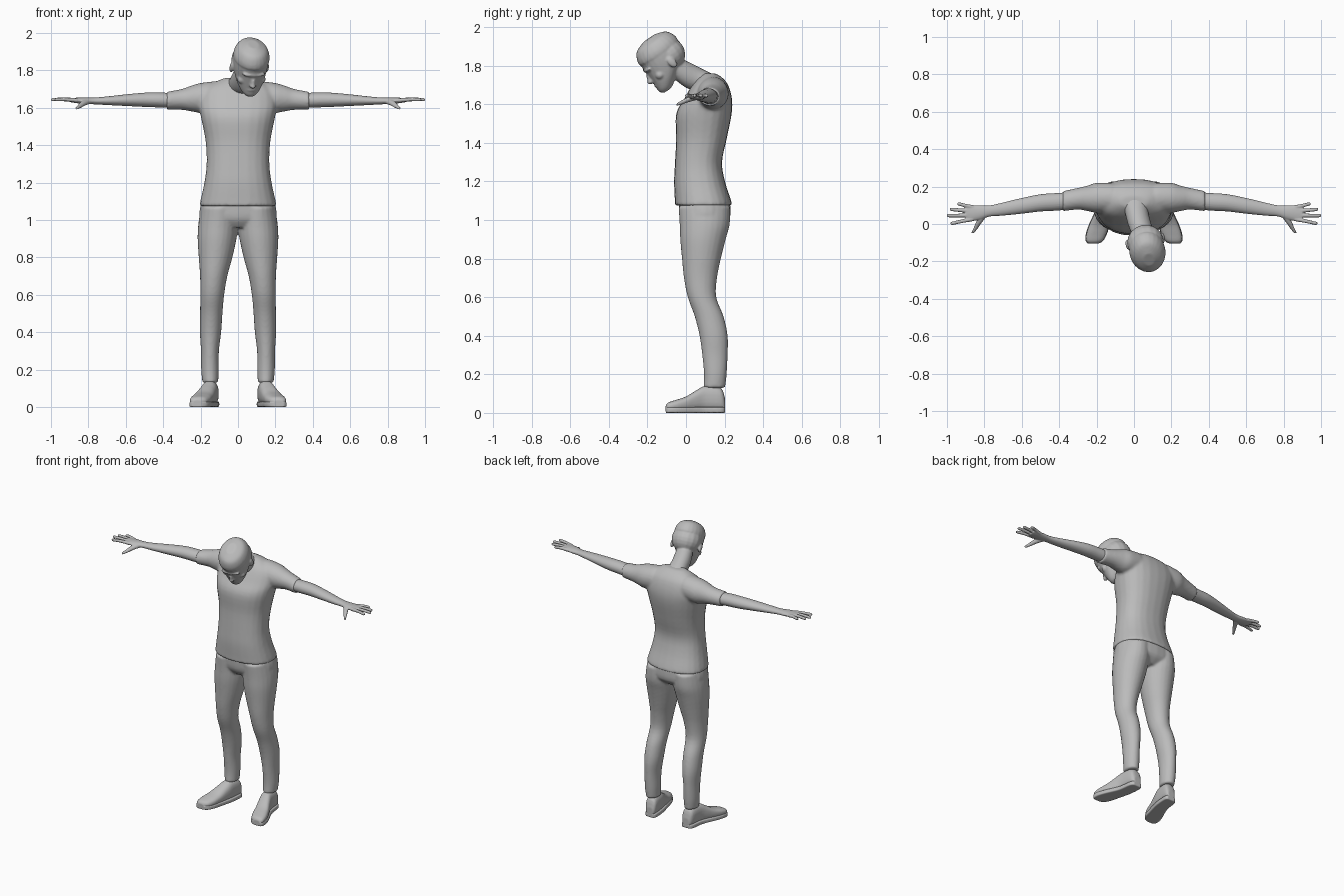
import bpy, bmesh, math
from mathutils import Matrix, Vector

default_cube = bpy.data.objects.get("Cube")
if default_cube:
    bpy.data.objects.remove(default_cube, do_unlink=True)

CM = 0.01    # all part sizes below are in hundredths of a unit
SIDES = 24
STEPS = 4

clay = bpy.data.materials.new("clay_grey")
clay.use_nodes = True
clay.diffuse_color = (0.5, 0.5, 0.5, 1)
clay.node_tree.nodes["Principled BSDF"].inputs["Base Color"].default_value = clay.diffuse_color


def spline(rings):
    """Smoothly interpolate between cross-sections."""
    result = []
    last = len(rings) - 1
    for i in range(last):
        before, start = rings[max(i - 1, 0)], rings[i]
        end, after = rings[i + 1], rings[min(i + 2, last)]
        for step in range(STEPS):
            t = step / STEPS
            result.append([
                s + t / 2 * (e - p + t * (2 * p - 5 * s + 4 * e - n + t * (3 * (s - e) + n - p)))
                for p, s, e, n in zip(before, start, end, after)])
    result.append(rings[last])
    return result


def loft(bm, axis, rings, side=1, power=1.0):
    """Closed skin over rings (x, y, z, half width, half height) facing one axis."""
    u, v = {"x": (1, 2), "y": (0, 2), "z": (0, 1)}[axis]
    loops = []
    for ring in spline(rings):
        loop = []
        for k in range(SIDES):
            angle = math.tau * k / SIDES
            c, s = math.cos(angle), math.sin(angle)
            point = Vector(ring[:3])
            point[u] += max(ring[3], 0.1) * math.copysign(abs(c) ** power, c)
            point[v] += max(ring[4], 0.1) * math.copysign(abs(s) ** power, s)
            point.x *= side
            loop.append(bm.verts.new(point * CM))
        loops.append(loop)
    for low, high in zip(loops, loops[1:]):
        for k in range(SIDES):
            n = (k + 1) % SIDES
            bm.faces.new((low[k], low[n], high[n], high[k]))
    bm.faces.new(loops[0])
    bm.faces.new(loops[-1])


def blob(bm, centre, radii, turn=0):
    """Ellipsoid, optionally tipped about the x axis."""
    matrix = (Matrix.Translation(Vector(centre) * CM) @ Matrix.Rotation(math.radians(turn), 4, "X")
              @ Matrix.Diagonal((*[r * CM for r in radii], 1)))
    bmesh.ops.create_uvsphere(bm, u_segments=16, v_segments=12, radius=1, matrix=matrix)


def finish(name, bm, voxel, smoothing):
    """Fuse the overlapping skins into one smooth surface."""
    bmesh.ops.recalc_face_normals(bm, faces=bm.faces)
    mesh = bpy.data.meshes.new(name)
    bm.to_mesh(mesh)
    bm.free()
    mesh.materials.append(clay)
    mesh.polygons.foreach_set("use_smooth", [True] * len(mesh.polygons))
    obj = bpy.data.objects.new(name, mesh)
    bpy.context.collection.objects.link(obj)
    remesh = obj.modifiers.new("fuse", "REMESH")
    remesh.mode = "VOXEL"
    remesh.voxel_size = voxel * CM
    remesh.use_smooth_shade = True
    smooth = obj.modifiers.new("soften", "SMOOTH")
    smooth.factor = 0.5
    smooth.iterations = smoothing
    return obj


# Head, built upright around its centre: skull, hair, ears and features
head = bmesh.new()
loft(head, "z", [(0, -7.5, -14, 2.5, 2.5), (0, -6.5, -12, 4.6, 5), (0, -4, -8, 7, 7.5),
                 (0, -1, -3, 8.6, 10.6), (0, 0, 2, 9.4, 11.6), (0, 0, 7, 9.2, 11.4),
                 (0, 0, 11, 7, 9), (0, 0, 13, 3, 4)])
loft(head, "z", [(0, 0, 5, 9.7, 12.2), (0, 0, 8, 9.3, 11.6), (0, 0, 11.5, 7.2, 9.2),
                 (0, 0, 13.5, 3, 4)])
blob(head, (0, 3, 1), (9.8, 9.4, 9))
blob(head, (0, -10.3, 1), (6.5, 1.8, 1.2))
blob(head, (0, -11.6, -3.5), (1.2, 1.5, 3.4), -20)
blob(head, (0, -12.4, -5.2), (1.7, 1.6, 1.2))
blob(head, (0, -10.6, -8.6), (2.8, 1.2, 1.1))
blob(head, (0, -9.2, -12.5), (2.2, 1.6, 1.6))
for side in (1, -1):
    blob(head, (side * 9.6, 1.2, -2.5), (1.1, 2, 3.3), 10)
    blob(head, (side * 5, -7, -4.5), (2.8, 2.6, 2.4))
# Bow the head forward and turn it a little to the left
pose = (Matrix.Translation(Vector((6.5, -11.5, 183)) * CM)
        @ Matrix.Rotation(math.radians(12), 4, "Z") @ Matrix.Rotation(math.radians(35), 4, "X"))
bmesh.ops.transform(head, matrix=pose, verts=head.verts)
# Neck
loft(head, "y", [(5, -6, 179, 6, 6), (3, 0, 175.5, 6.3, 7), (1, 8, 172, 6.5, 6.5),
                 (0, 15, 168, 9, 7)])
finish("head_and_neck", head, 0.6, 3)

# Shirt: torso and short sleeves
shirt = bmesh.new()
loft(shirt, "z", [(0, 9, 107.5, 20.5, 14.8), (0, 8.8, 110, 20.2, 14.6), (0, 7, 120, 18, 13.2),
                  (0, 6.5, 130, 16.8, 12.2), (0, 8, 142, 17.3, 13.1), (0, 9.3, 155, 19.8, 14.4),
                  (0, 11.5, 163, 21, 12.3), (0, 12.5, 170, 19, 9.3), (0, 12.5, 174, 12, 6),
                  (0, 12, 176, 7, 3)], power=0.85)
for side in (1, -1):
    loft(shirt, "x", [(12, 14, 166, 8, 8.3), (20, 14, 165.3, 8, 8), (25, 13.7, 165, 6.8, 6.9),
                      (30, 13.5, 164.5, 5.8, 5.6), (38, 12.2, 163.8, 5.4, 4.8)], side)
finish("shirt", shirt, 0.9, 4)

# Trousers: hips and legs
trousers = bmesh.new()
loft(trousers, "z", [(0, 9, 96, 11, 9), (0, 9.8, 101, 20.3, 13), (0, 9.5, 110, 19.5, 13.3)],
     power=0.9)
for side in (1, -1):
    loft(trousers, "z", [(14.8, 14.7, 13, 4.2, 5.6), (15, 15.2, 20, 4.7, 5.9),
                         (15, 15, 30, 4.8, 6.6), (14.7, 14.3, 40, 5.7, 7.3),
                         (14.3, 12, 50, 6, 7.5), (13.8, 8.3, 60, 6.4, 7.4),
                         (13, 7.5, 70, 7.3, 8.6), (12, 8, 80, 9, 10.1),
                         (11.2, 8.8, 90, 10.4, 11.8), (10.6, 9.7, 98, 10.6, 13),
                         (10, 9.5, 107, 9.8, 13.4)], side)
finish("trousers", trousers, 0.8, 4)

# Shoes: rounded upper and flat sole share one toed-out outline (y, x, half width, top)
outline = [(20.3, 14, 2.5, 7), (18, 14.3, 4, 13), (10, 15.2, 4.3, 14), (5, 16.7, 4.7, 11.5),
           (0, 18.5, 5.2, 8.5), (-5, 20, 5.4, 6.8), (-9, 21.2, 4.4, 5.5), (-10.5, 21.8, 2.4, 4)]
for label, side in (("left", 1), ("right", -1)):
    upper = bmesh.new()
    loft(upper, "y", [(x, y, (top + 1) / 2, w, (top - 1) / 2) for y, x, w, top in outline],
         side, power=0.8)
    finish(label + "_shoe", upper, 0.5, 3)
    sole = bmesh.new()
    loft(sole, "y", [(x, y, 1.5, w + 0.3, 1.5) for y, x, w, top in outline], side, power=0.3)
    finish(label + "_sole", sole, 0.4, 1)

# Bare arms and hands with spread fingers
fingers = [(9, 94.5, 10.7), (6.8, 98.5, 7.8), (4.6, 100, 4.5), (2.6, 98, 0.4)]
for label, side in (("left", 1), ("right", -1)):
    arm = bmesh.new()
    loft(arm, "x", [(33, 12.5, 163.8, 4.6, 4), (42, 11.8, 164.2, 4.7, 4), (50, 11.3, 164.3, 4.6, 3.8),
                    (60, 9.7, 164.1, 4.2, 3.1), (70, 8, 163.8, 3.5, 2.3), (77, 7, 163.7, 3, 1.8),
                    (82, 6.2, 163.8, 3.8, 1.7), (87, 5.8, 164, 4.3, 1.4), (90, 5.8, 164.2, 4, 1.1)],
         side)
    for knuckle, tip_x, tip_y in fingers:
        loft(arm, "x", [(86, knuckle, 164, 1.1, 1.1), ((86 + tip_x) / 2, (knuckle + tip_y) / 2, 164.5, 1, 1),
                        (tip_x - 1, tip_y, 164.4, 0.9, 0.9), (tip_x, tip_y, 164.3, 0.5, 0.5)], side)
    # Thumb
    loft(arm, "y", [(80, 5, 163.5, 2, 1.5), (82.5, 1.5, 162.5, 1.7, 1.4),
                    (84.5, -2, 161, 1.2, 1.1), (86.2, -4.8, 159.8, 0.8, 0.7)], side)
    finish(label + "_arm", arm, 0.4, 2)
